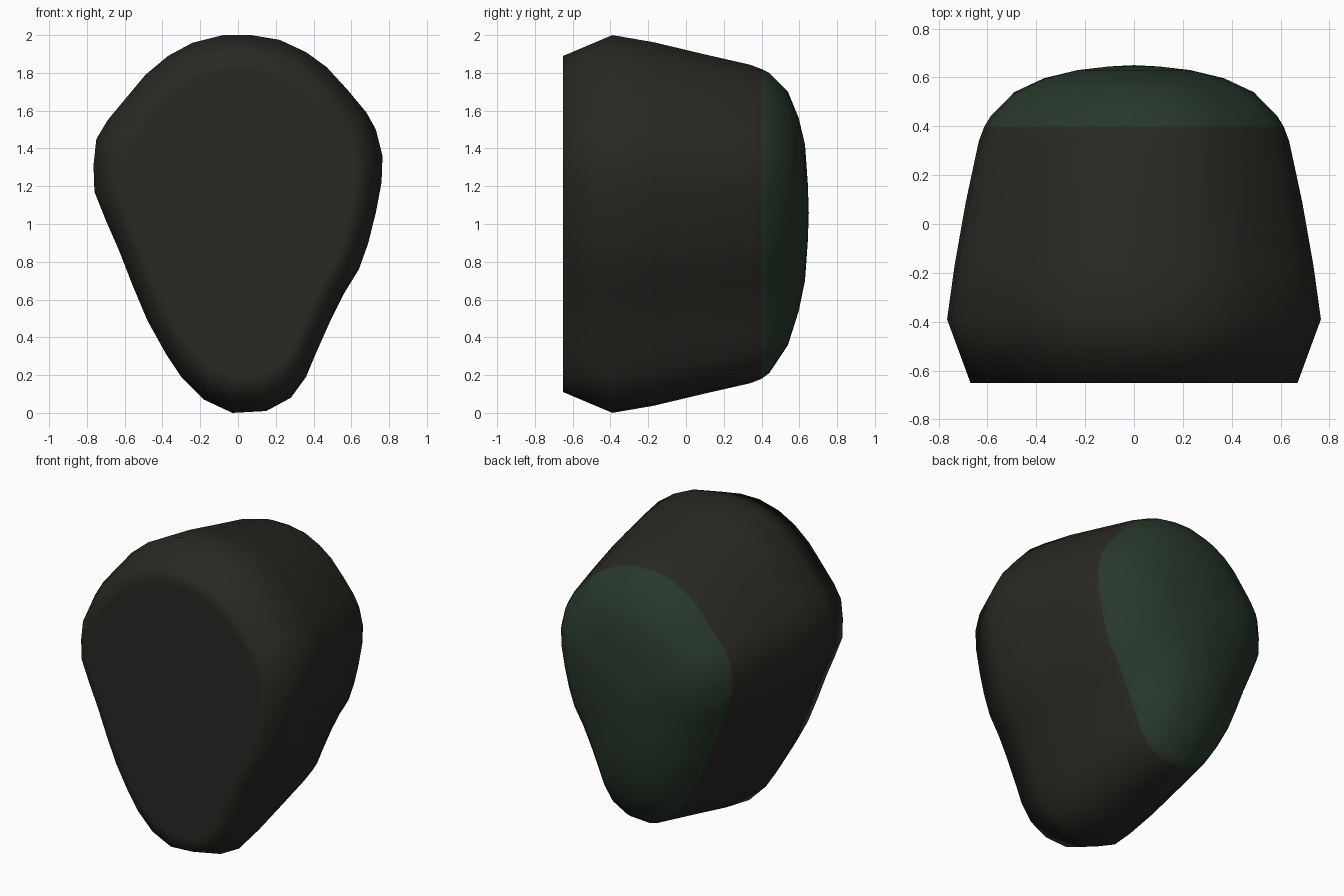
import bpy, bmesh

# Pear-shaped outline of the widest section (x, z), counter-clockwise from the top
OUTLINE = [(0.07, 2.0), (-0.08, 2.0), (-0.24, 1.96), (-0.37, 1.89), (-0.49, 1.79),
           (-0.59, 1.67), (-0.69, 1.55), (-0.75, 1.45), (-0.765, 1.31), (-0.76, 1.17),
           (-0.70, 1.02), (-0.63, 0.86), (-0.56, 0.68), (-0.48, 0.49), (-0.38, 0.31),
           (-0.30, 0.19), (-0.18, 0.07), (-0.03, 0.0), (0.15, 0.01), (0.28, 0.08),
           (0.36, 0.19), (0.41, 0.31), (0.49, 0.49), (0.56, 0.63), (0.64, 0.76),
           (0.69, 0.90), (0.73, 1.06), (0.76, 1.22), (0.765, 1.36), (0.73, 1.50),
           (0.68, 1.59), (0.58, 1.71), (0.47, 1.83), (0.36, 1.91), (0.22, 1.975)]

# Sections from front to back: y, x scale, z scale, centre height
SECTIONS = [(-0.65, 0.80, 0.81, 1.0), (-0.65, 0.875, 0.89, 1.0), (-0.39, 1.0, 1.0, 1.0),
            (-0.17, 0.96, 0.962, 1.0), (0.09, 0.90, 0.90, 1.0), (0.34, 0.83, 0.843, 1.0),
            (0.40, 0.80, 0.82, 1.0), (0.44, 0.768, 0.795, 1.005), (0.54, 0.64, 0.67, 1.03),
            (0.597, 0.48, 0.51, 1.05), (0.63, 0.30, 0.36, 1.06), (0.645, 0.13, 0.15, 1.06)]
GREEN_FROM = 0.40


def material(name, rgb):
    mat = bpy.data.materials.new(name)
    mat.diffuse_color = (*rgb, 1)
    return mat


bm = bmesh.new()
rings = [[bm.verts.new((x * sx, y, cz + (z - 1) * sz)) for x, z in OUTLINE]
         for y, sx, sz, cz in SECTIONS]

# Side walls and domed back
n = len(OUTLINE)
for a, b in zip(rings, rings[1:]):
    for i in range(n):
        j = (i + 1) % n
        bm.faces.new((a[i], a[j], b[j], b[i]))

# Flat front and back tip
bm.faces.new(rings[0])
tip = bm.verts.new((0, 0.65, 1.06))
for i in range(n):
    bm.faces.new((rings[-1][i], rings[-1][(i + 1) % n], tip))
bmesh.ops.recalc_face_normals(bm, faces=bm.faces)

# Green back, dark body
for f in bm.faces:
    f.smooth = True
    f.material_index = int(f.calc_center_median().y > GREEN_FROM)

mesh = bpy.data.meshes.new("pear_shaped_pad")
bm.to_mesh(mesh)
bm.free()
mesh.materials.append(material("dark_brown", (0.022, 0.021, 0.017)))
mesh.materials.append(material("dark_green", (0.021, 0.040, 0.025)))
pad = bpy.data.objects.new("pear_shaped_pad", mesh)
bpy.context.collection.objects.link(pad)
